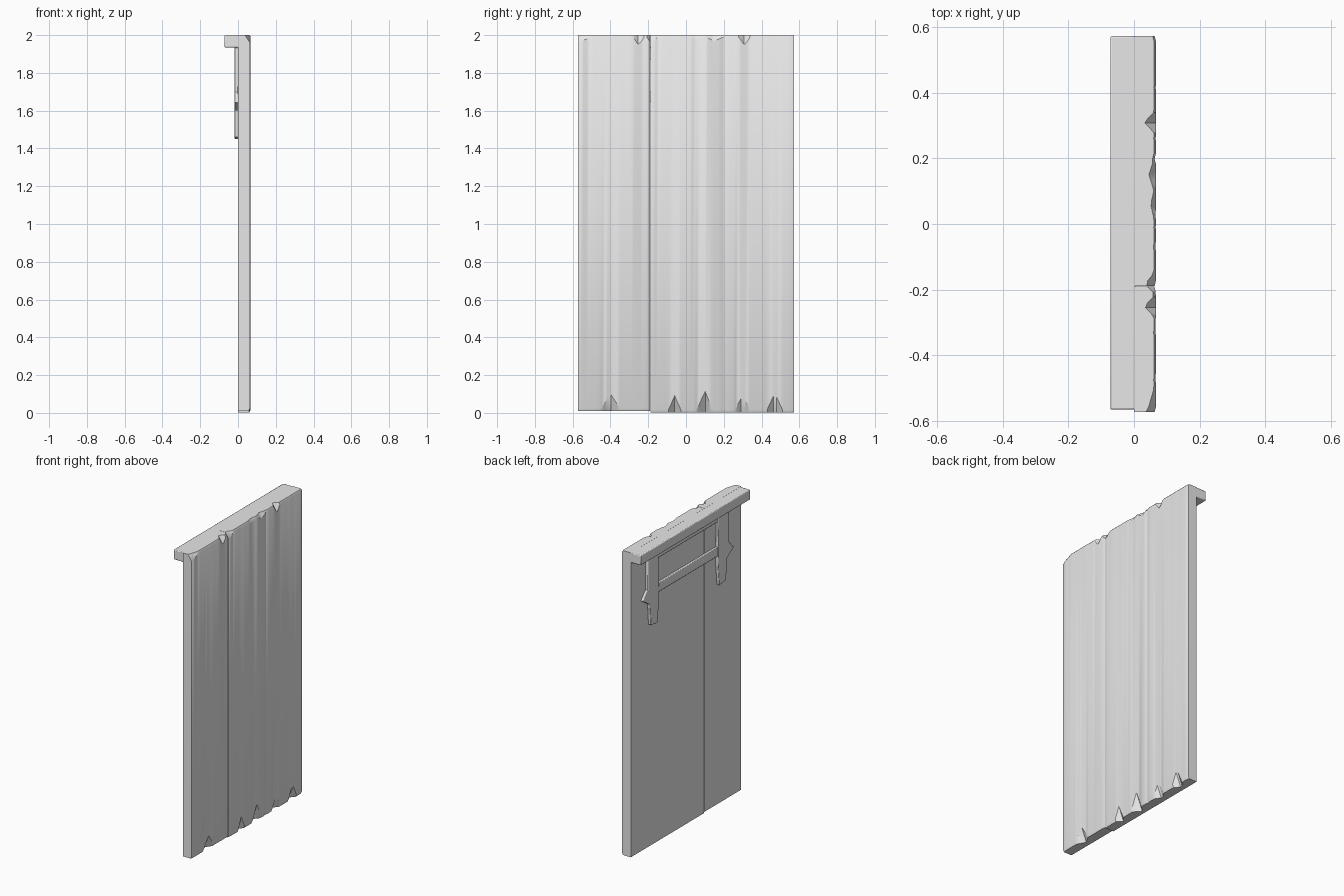
import bpy, bmesh, math, random

random.seed(4)
cube = bpy.data.objects.get("Cube")
if cube:
    bpy.data.objects.remove(cube, do_unlink=True)

grey = bpy.data.materials.new("plain grey")
grey.use_nodes = True
grey.diffuse_color = (0.8, 0.8, 0.8, 1)
grey.node_tree.nodes["Principled BSDF"].inputs["Base Color"].default_value = (0.8, 0.8, 0.8, 1)


def finish(name, bm, bevel=0.0):
    bmesh.ops.recalc_face_normals(bm, faces=bm.faces)
    mesh = bpy.data.meshes.new(name)
    bm.to_mesh(mesh)
    bm.free()
    mesh.materials.append(grey)
    obj = bpy.data.objects.new(name, mesh)
    bpy.context.collection.objects.link(obj)
    if bevel:
        mod = obj.modifiers.new("worn edges", "BEVEL")
        mod.width = bevel
        mod.segments = 2
        mod.limit_method = "ANGLE"
        mod.angle_limit = math.radians(50)
    bpy.ops.object.select_all(action="DESELECT")
    obj.select_set(True)
    bpy.context.view_layer.objects.active = obj
    bpy.ops.object.shade_smooth_by_angle(angle=math.radians(35))
    return obj


def loft(name, sections, bevel=0.0):
    """Bridge a row of closed cross-sections and cap both ends."""
    bm = bmesh.new()
    rings = [[bm.verts.new(p) for p in s] for s in sections]
    for a, b in zip(rings, rings[1:]):
        for i in range(len(a)):
            j = (i + 1) % len(a)
            bm.faces.new((a[i], a[j], b[j], b[i]))
    bm.faces.new(rings[0])
    bm.faces.new(rings[-1])
    return finish(name, bm, bevel)


def slab(name, outline, x0, x1, bevel=0.0):
    """Extrude a y-z outline through x."""
    return loft(name, [[(x, y, z) for y, z in outline] for x in (x0, x1)], bevel)


# Chipped ends of the planks: centre, half width, depth
BOTTOM_CHIPS = [(-0.40, 0.05, 0.03), (-0.06, 0.03, 0.03), (0.10, 0.04, 0.04),
                (0.30, 0.04, 0.03), (0.47, 0.04, 0.035)]
TOP_CHIPS = [(-0.25, 0.03, 0.03), (-0.18, 0.03, 0.025), (0.06, 0.04, 0.01),
             (0.15, 0.05, 0.015), (0.31, 0.03, 0.03)]


def chip(y, chips):
    return 0.006 + sum(d * max(0, 1 - abs(y - c) / w) for c, w, d in chips)


# Three planks with worn upper and lower edges
FACE = 0.067
for name, y0, y1, base in (("front_plank", -0.572, -0.191, 0.01),
                           ("middle_plank", -0.189, 0.199, 0.003),
                           ("back_plank", 0.199, 0.572, 0.003)):
    sections = []
    count = 24
    for i in range(count + 1):
        y = y0 + (y1 - y0) * i / count
        low, high = chip(y, BOTTOM_CHIPS), chip(y, TOP_CHIPS)
        high += 0.02 * max(0, (-0.50 - y) / 0.07)
        end = 0.004 if i in (0, count) else 0
        face = FACE - end - random.uniform(0, 0.001)
        sections.append([(0, y, base), (face - low, y, base),
                         (face, y, base + 2.5 * low), (face, y, 2 - 1.5 * high),
                         (face - high, y, 2), (0, y, 2)])
    loft(name, sections)

# Ledge along the top of the rear face
slab("top_ledge", [(-0.565, 1.935), (0.572, 1.935), (0.572, 2.0), (-0.565, 2.0)],
     -0.072, 0.004, 0.005)

# Hanging bracket: two shaped straps joined by two rails
STRAP = [(0.31, 1.935), (0.42, 1.935), (0.42, 1.70), (0.47, 1.645), (0.40, 1.60),
         (0.39, 1.46), (0.32, 1.45), (0.305, 1.60)]
for side, name in ((1, "back_strap"), (-1, "front_strap")):
    slab(name, [(side * y, z) for y, z in STRAP], -0.019, 0.002, 0.004)
for name, z0, z1 in (("lower_rail", 1.645, 1.705), ("upper_rail", 1.87, 1.935)):
    slab(name, [(-0.32, z0), (0.32, z0), (0.32, z1), (-0.32, z1)], -0.015, 0.002, 0.004)
